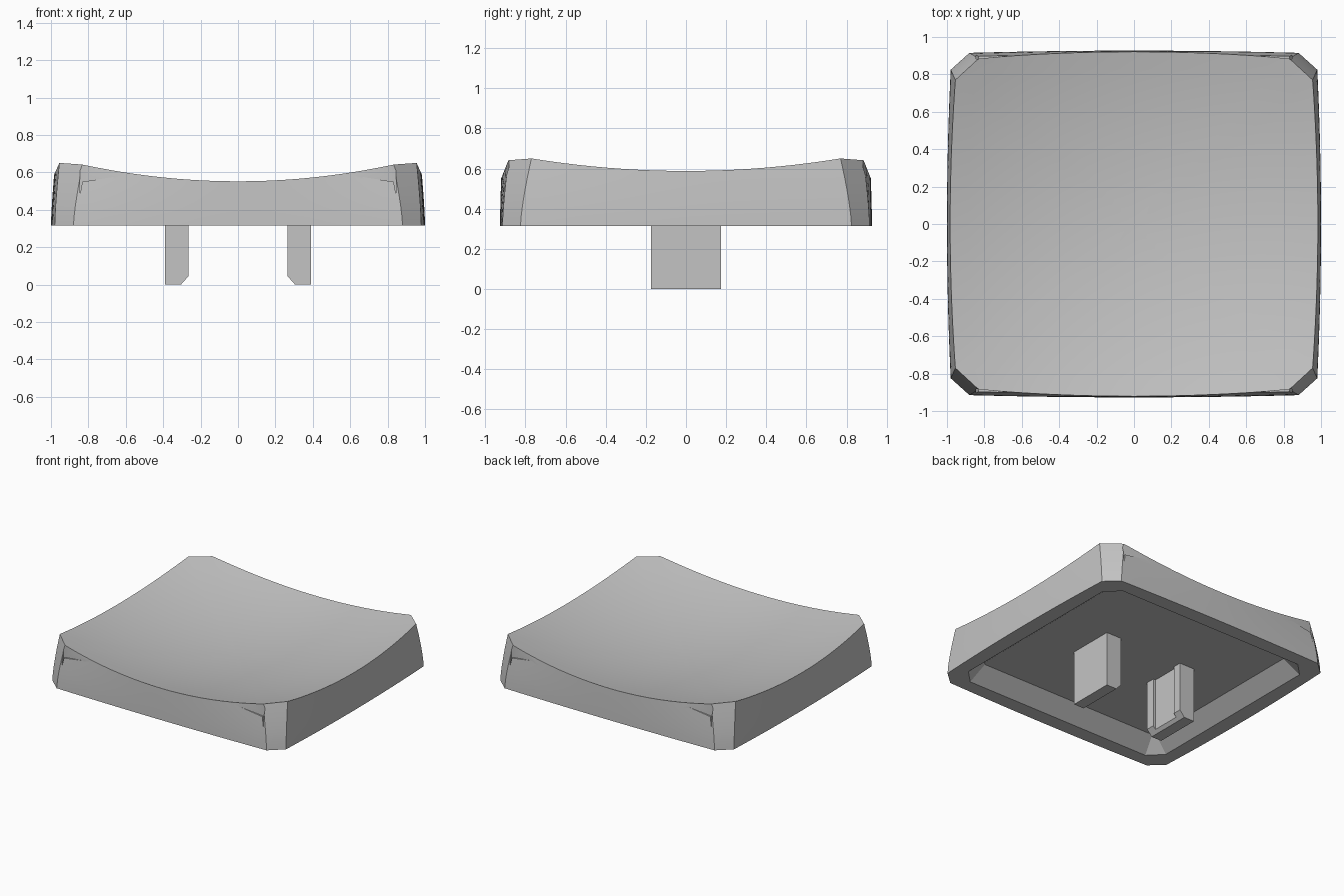
import bpy, bmesh

if "Cube" in bpy.data.objects:
    bpy.data.objects.remove(bpy.data.objects["Cube"], do_unlink=True)

grey = bpy.data.materials.new("matte grey")
grey.use_nodes = True
colour = (0.55, 0.55, 0.55, 1)
grey.diffuse_color = colour
grey.node_tree.nodes["Principled BSDF"].inputs["Base Color"].default_value = colour

BASE, CEILING = 0.315, 0.415
SEGS, LEVELS, DISH_RINGS = 20, 6, 10


def dish(x, y):
    return 0.452 + 0.141 * x * x + 0.118 * y * y


def outline(half_x, half_y, side, end):
    """Bowed rectangle with cut corners; side and end are the cut's two points."""
    pts = []
    steps = [2 * i / SEGS - 1 for i in range(SEGS + 1)]
    for sign in (1, -1):
        pts += [(sign * (half_x - (half_x - side[0]) * s * s), sign * side[1] * s) for s in steps]
        pts += [(-sign * end[0] * s, sign * (half_y - (half_y - end[1]) * s * s)) for s in steps]
    return pts


def make_object(name, bm):
    bmesh.ops.recalc_face_normals(bm, faces=bm.faces)
    mesh = bpy.data.meshes.new(name)
    bm.to_mesh(mesh)
    bm.free()
    mesh.materials.append(grey)
    obj = bpy.data.objects.new(name, mesh)
    bpy.context.collection.objects.link(obj)
    return obj


def prism(bm, front, back):
    """Closed solid between two matching loops of points."""
    a, b = [[bm.verts.new(p) for p in loop] for loop in (front, back)]
    bm.faces.new(a)
    bm.faces.new(b[::-1])
    for i in range(len(a)):
        j = (i + 1) % len(a)
        bm.faces.new((a[j], a[i], b[i], b[j]))


def cut(obj, cutter):
    """Subtract the cutter and remove it."""
    mod = obj.modifiers.new("cut", "BOOLEAN")
    mod.operation, mod.solver, mod.object = "DIFFERENCE", "EXACT", cutter
    cutter.hide_render = True
    select(obj)
    bpy.ops.object.modifier_apply(modifier=mod.name)
    bpy.data.objects.remove(cutter, do_unlink=True)


def select(obj):
    bpy.ops.object.select_all(action="DESELECT")
    obj.select_set(True)
    bpy.context.view_layer.objects.active = obj


# Shell: ceiling, rim, outer wall and dished top as one run of rings
lower = outline(1.0, 0.927, (0.98, 0.825), (0.88, 0.915))
upper = outline(0.983, 0.921, (0.955, 0.77), (0.83, 0.885))
inner = outline(0.885, 0.815, (0.885, 0.715), (0.785, 0.815))
ceiling = outline(0.77, 0.70, (0.77, 0.68), (0.75, 0.70))

rings = [[(x, y, CEILING) for x, y in ceiling], [(x, y, BASE) for x, y in inner]]
for level in range(LEVELS + 1):
    t = level / LEVELS
    blend = t ** 1.4
    rings.append([(a + (c - a) * blend, b + (d - b) * blend, BASE + (dish(c, d) - BASE) * t)
                  for (a, b), (c, d) in zip(lower, upper)])
for k in range(DISH_RINGS - 1, 0, -1):
    s = k / DISH_RINGS
    rings.append([(x * s, y * s, dish(x * s, y * s)) for x, y in upper])

bm = bmesh.new()
loops = [[bm.verts.new(p) for p in ring] for ring in rings]
count = len(lower)
for a, b in zip(loops, loops[1:]):
    for i in range(count):
        j = (i + 1) % count
        bm.faces.new((a[i], a[j], b[j], b[i]))
bm.faces.new(loops[0][::-1])
centre = bm.verts.new((0, 0, dish(0, 0)))
for i in range(count):
    bm.faces.new((loops[-1][i], loops[-1][(i + 1) % count], centre))
shell = make_object("shell", bm)

# Shallow ledges under the front and back top corners
bm = bmesh.new()
ledge = [(0.52, 0.598), (0.832, 0.55), (0.845, 0.48), (0.845, 0.72), (0.52, 0.72)]
for sx in (1, -1):
    for sy in (1, -1):
        near = [(sx * x, sy * (0.916 - 0.105 * (x - 0.52)), z) for x, z in ledge]
        far = [(sx * x, sy * 1.1, z) for x, z in ledge]
        prism(bm, near, far)
cut(shell, make_object("ledge_cutter", bm))
select(shell)
bpy.ops.object.shade_smooth_by_angle(angle=0.3)

# Two mounting prongs with a chamfered, grooved inner face
prong = [(0.265, 0.43), (0.39, 0.43), (0.39, 0), (0.305, 0), (0.265, 0.045)]
groove = [(0.2, 0.5), (0.285, 0.5), (0.285, -0.1), (0.2, -0.1)]
for side, sx in (("left", 1), ("right", -1)):
    solids = []
    for name, profile, depth in (("prong", prong, 0.175), ("groove", groove, 0.11)):
        bm = bmesh.new()
        prism(bm, [(sx * x, -depth, z) for x, z in profile], [(sx * x, depth, z) for x, z in profile])
        solids.append(make_object(side + "_" + name, bm))
    cut(*solids)
